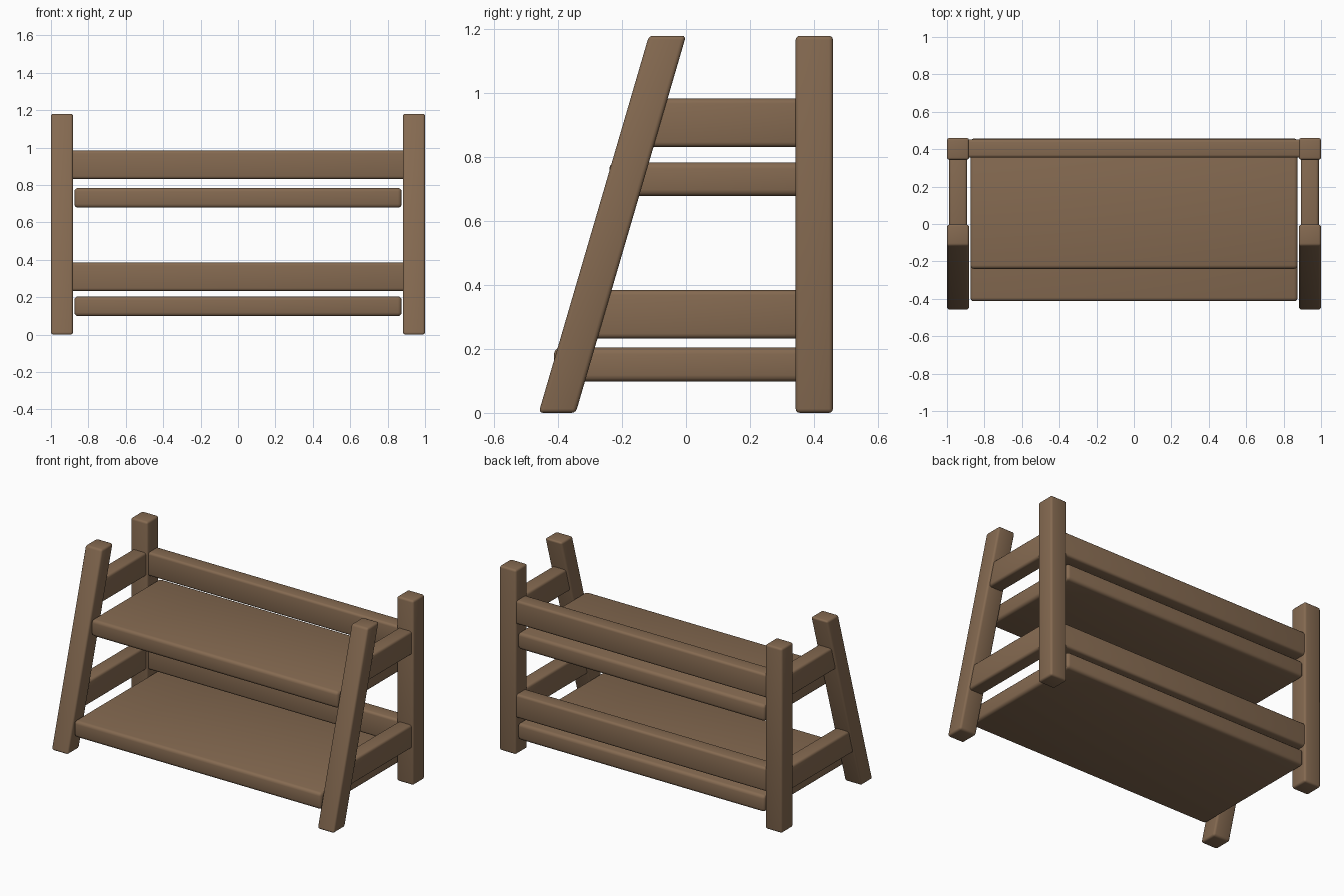
import bpy, bmesh

if "Cube" in bpy.data.objects:
    bpy.data.objects.remove(bpy.data.objects["Cube"])

# One flat wood colour
wood = bpy.data.materials.new("brown wood")
wood.diffuse_color = (0.235, 0.144, 0.082, 1)
wood.use_nodes = True
wood.node_tree.nodes["Principled BSDF"].inputs["Base Color"].default_value = wood.diffuse_color


def beam(name, x0, x1, profile, bevel):
    """Extrude a (y, z) outline from x0 to x1 and round its edges."""
    bm = bmesh.new()
    face = bm.faces.new([bm.verts.new((x0, y, z)) for y, z in profile])
    ext = bmesh.ops.extrude_face_region(bm, geom=[face])
    moved = [v for v in ext["geom"] if isinstance(v, bmesh.types.BMVert)]
    bmesh.ops.translate(bm, verts=moved, vec=(x1 - x0, 0, 0))
    bmesh.ops.recalc_face_normals(bm, faces=bm.faces)
    mesh = bpy.data.meshes.new(name)
    bm.to_mesh(mesh)
    bm.free()
    mesh.materials.append(wood)
    ob = bpy.data.objects.new(name, mesh)
    bpy.context.collection.objects.link(ob)
    mod = ob.modifiers.new("rounded edges", 'BEVEL')
    mod.width = bevel
    mod.segments = 3
    mod.limit_method = 'ANGLE'
    bpy.ops.object.select_all(action='DESELECT')
    ob.select_set(True)
    bpy.context.view_layer.objects.active = ob
    bpy.ops.object.modifier_apply(modifier=mod.name)
    bpy.ops.object.shade_smooth_by_angle(angle=0.7)
    return ob


def rect(y0, y1, z0, z1):
    return [(y0, z0), (y1, z0), (y1, z1), (y0, z1)]


H = 1.18

# Posts, slanted legs and side rails, on both sides
for side, s in (("left", -1), ("right", 1)):
    beam(f"back_post_{side}", s * 0.882, s * 1.0, rect(0.343, 0.46, 0, H), 0.013)
    beam(f"front_leg_{side}", s * 0.882, s * 1.0,
         [(-0.461, 0), (-0.345, 0), (0.0, H), (-0.116, H)], 0.013)
    for level, y0, z0 in (("lower", -0.31, 0.233), ("upper", -0.12, 0.832)):
        beam(f"{level}_side_rail_{side}", s * 0.892, s * 0.988,
             rect(y0, 0.39, z0, z0 + 0.151), 0.015)

# Back rails and shelves
for level, z_rail, z_shelf, y_front in (("lower", 0.233, 0.098, -0.413),
                                        ("upper", 0.832, 0.678, -0.24)):
    beam(f"{level}_back_rail", -0.92, 0.92,
         rect(0.355, 0.453, z_rail, z_rail + 0.151), 0.015)
    beam(f"{level}_shelf", -0.875, 0.875,
         rect(y_front, 0.457, z_shelf, z_shelf + 0.106), 0.02)
